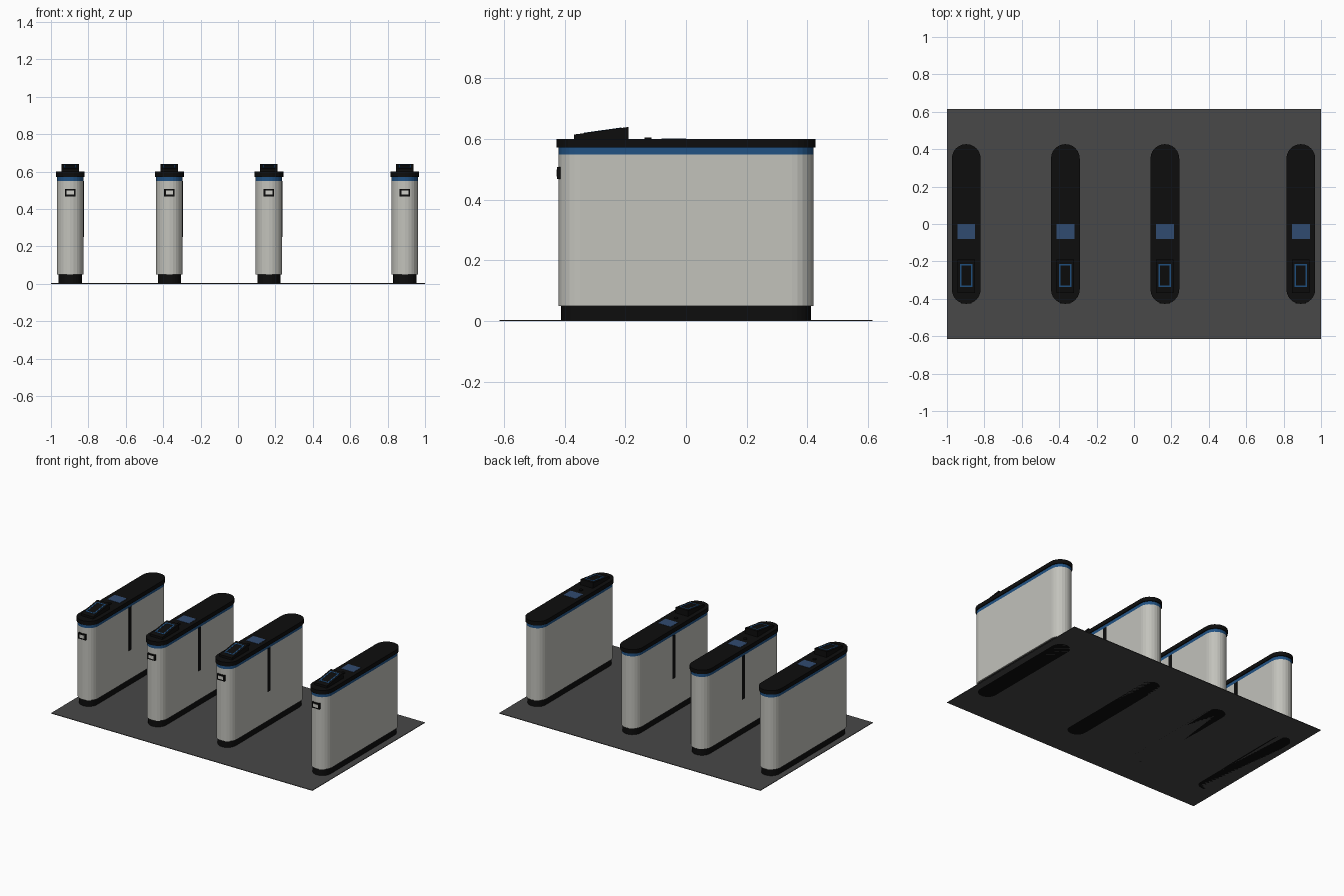
import bpy, bmesh, math

if "Cube" in bpy.data.objects:
    bpy.data.objects.remove(bpy.data.objects["Cube"])


def mat(name, rgb):
    m = bpy.data.materials.new(name)
    m.diffuse_color = (*rgb, 1)
    m.use_nodes = True
    m.node_tree.nodes["Principled BSDF"].inputs["Base Color"].default_value = m.diffuse_color
    return m


STEEL = mat("brushed steel", (0.54, 0.54, 0.50))
BLACK = mat("black plastic", (0.004, 0.004, 0.004))
BLUE = mat("blue trim", (0.015, 0.085, 0.23))
GLASS = mat("blue glass", (0.03, 0.07, 0.16))
FLOOR = mat("dark floor", (0.065, 0.065, 0.065))
PALE = mat("pale panel", (0.62, 0.62, 0.58))


def prism(name, pts, height, material, loc):
    """Extrude a flat xy outline upwards."""
    bm = bmesh.new()
    face = bm.faces.new([bm.verts.new((x, y, 0)) for x, y in pts])
    out = bmesh.ops.extrude_face_region(bm, geom=[face])
    verts = [v for v in out["geom"] if isinstance(v, bmesh.types.BMVert)]
    bmesh.ops.translate(bm, verts=verts, vec=(0, 0, height))
    bmesh.ops.recalc_face_normals(bm, faces=bm.faces)
    me = bpy.data.meshes.new(name)
    bm.to_mesh(me)
    bm.free()
    me.materials.append(material)
    ob = bpy.data.objects.new(name, me)
    ob.location = loc
    bpy.context.collection.objects.link(ob)
    return ob


def box(name, x, y, z, material):
    """Box from (min, max) ranges."""
    pts = [(x[0], y[0]), (x[1], y[0]), (x[1], y[1]), (x[0], y[1])]
    return prism(name, pts, z[1] - z[0], material, (0, 0, z[0]))


def stadium(r, half_len, n=12):
    """Long outline with semicircular ends."""
    s = half_len - r
    pts = []
    for start, cy in ((0, s), (math.pi, -s)):
        for i in range(n + 1):
            a = start + math.pi * i / n
            pts.append((r * math.cos(a), cy + r * math.sin(a)))
    return pts


# Floor plate
box("floor_plate", (-1, 1), (-0.615, 0.615), (0, 0.004), FLOOR)

SLOPE = math.atan2(0.025, 0.18)


def wedge_z(y):
    return 0.615 + (y + 0.37) * math.tan(SLOPE)


def cabinet(cx, slot_sides):
    # Stacked rounded layers: plinth, body, trim band, lid
    for name, r, h, z0, z1, m in (
            ("plinth", 0.062, 0.412, 0, 0.05, BLACK),
            ("body", 0.071, 0.42, 0.05, 0.55, STEEL),
            ("trim_band", 0.071, 0.42, 0.55, 0.572, BLUE),
            ("lid", 0.077, 0.427, 0.572, 0.6, BLACK)):
        prism(name, stadium(r, h), z1 - z0, m, (cx, 0, z0))

    # Sloped ticket reader
    wedge = box("reader", (cx - 0.047, cx + 0.047), (-0.37, -0.19), (0.6, 0.615), BLACK)
    for v in wedge.data.vertices:
        if v.co.z > 0.01:
            v.co.z = wedge_z(v.co.y) - 0.6

    # Blue outline on the reader slope
    w, y0, y1, t = 0.034, -0.337, -0.213, 0.008
    for xr, yr in (((-w, w), (y0, y0 + t)), ((-w, w), (y1 - t, y1)),
                   ((-w, -w + t), (y0 + t, y1 - t)), ((w - t, w), (y0 + t, y1 - t))):
        strip = box("reader_outline", (cx + xr[0], cx + xr[1]), yr, (0, 0.0015), BLUE)
        for v in strip.data.vertices:
            v.co.z += wedge_z(v.co.y)

    # Display glass and small sensor button on the lid
    box("display", (cx - 0.048, cx + 0.048), (-0.08, 0), (0.6, 0.6015), GLASS)
    circle = [(0.012 * math.cos(i * math.pi / 8), 0.012 * math.sin(i * math.pi / 8))
              for i in range(16)]
    prism("sensor_button", circle, 0.005, BLACK, (cx, -0.125, 0.6))

    # Front scanner: dark frame with pale insert
    box("scanner_frame", (cx - 0.028, cx + 0.028), (-0.426, -0.405), (0.468, 0.508), BLACK)
    box("scanner_insert", (cx - 0.019, cx + 0.019), (-0.4275, -0.42), (0.477, 0.499), PALE)

    # Gate slots on the lane sides
    for s in slot_sides:
        xs = sorted((cx + s * 0.068, cx + s * 0.0725))
        box("gate_slot", xs, (-0.015, 0.015), (0.25, 0.55), BLACK)


for cx, sides in ((-0.897, (1,)), (-0.367, (-1, 1)), (0.165, (-1, 1)), (0.892, ())):
    cabinet(cx, sides)
